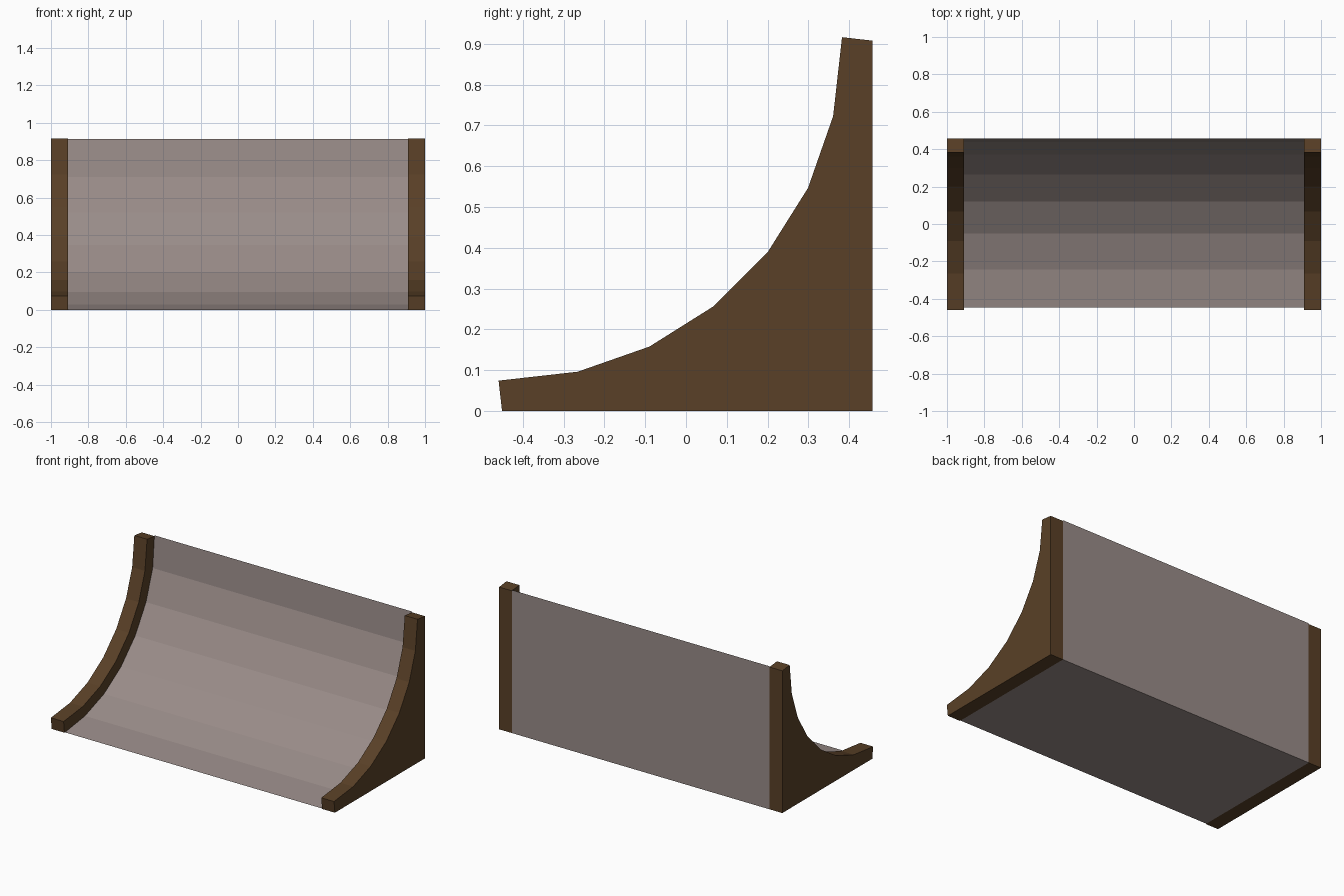
import bpy, bmesh, math

if "Cube" in bpy.data.objects:
    bpy.data.objects.remove(bpy.data.objects["Cube"])

R = 0.908        # radius of the riding curve
Y0 = -0.451      # front edge of the curve
STEPS = 7
LIP = 0.075      # height of the side rims above the curve
INNER, OUTER = 0.91, 1.0


def material(name, color):
    m = bpy.data.materials.new(name)
    m.diffuse_color = (*color, 1)
    m.use_nodes = True
    m.node_tree.nodes["Principled BSDF"].inputs["Base Color"].default_value = m.diffuse_color
    return m


def extrude_profile(name, profile, x0, x1, mat):
    """Closed y/z profile extruded along x."""
    bm = bmesh.new()
    face = bm.faces.new([bm.verts.new((x0, y, z)) for y, z in profile])
    ext = bmesh.ops.extrude_face_region(bm, geom=[face])
    moved = [v for v in ext["geom"] if isinstance(v, bmesh.types.BMVert)]
    bmesh.ops.translate(bm, verts=moved, vec=(x1 - x0, 0, 0))
    bmesh.ops.recalc_face_normals(bm, faces=bm.faces)
    mesh = bpy.data.meshes.new(name)
    bm.to_mesh(mesh)
    bm.free()
    mesh.materials.append(mat)
    obj = bpy.data.objects.new(name, mesh)
    bpy.context.collection.objects.link(obj)
    return obj


concrete = material("concrete", (0.32, 0.262, 0.248))
wood = material("wood", (0.10, 0.051, 0.020))

# Quarter circle curve and the rim curve offset from it
step = math.pi / 2 / STEPS
curve, rim = [], []
for i in range(STEPS + 1):
    a = i * step
    y, z = Y0 + R * math.sin(a), R * (1 - math.cos(a))
    curve.append((y, z))
    # end caps sit square to the first and last segments
    n = min(max(a, step / 2), math.pi / 2 - step / 2)
    d = LIP if i in (0, STEPS) else LIP / math.cos(step / 2)
    rim.append((y - d * math.sin(n), z + d * math.cos(n)))

back_y = curve[-1][0]

# Ramp body between the sides
body = [(min(y + 0.005, back_y), z + (0.005 if z else 0)) for y, z in curve]
extrude_profile("ramp_body", body + [(back_y, 0)], -INNER, INNER, concrete)

# Side panels with raised rims
side_profile = rim + [curve[-1], (back_y, 0), curve[0]]
for name, s in (("left_side", -1), ("right_side", 1)):
    extrude_profile(name, side_profile, s * INNER, s * OUTER, wood)
